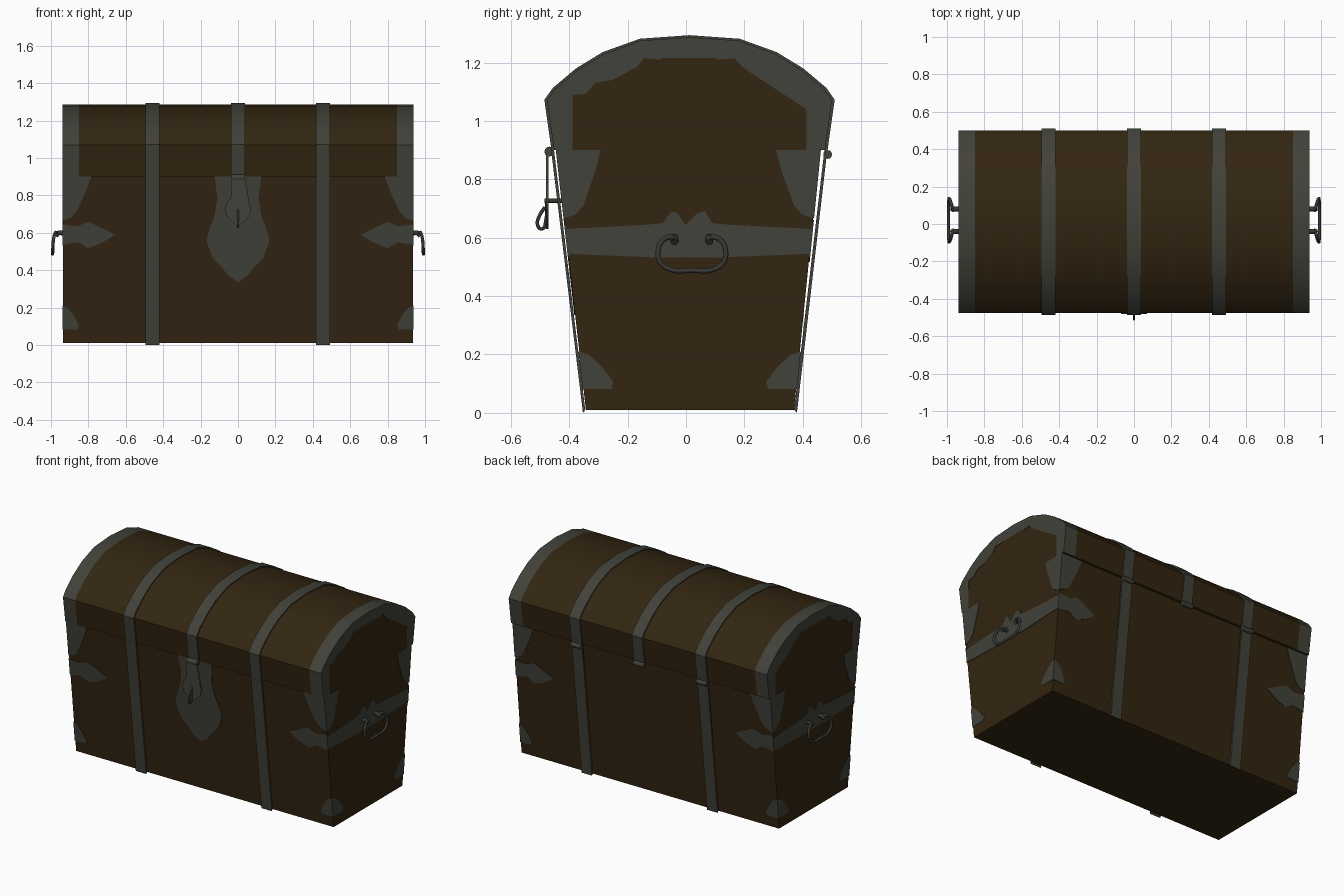
import bpy, bmesh, math
from mathutils import Vector

if "Cube" in bpy.data.objects:
    bpy.data.objects.remove(bpy.data.objects["Cube"])


def material(name, rgb):
    m = bpy.data.materials.new(name)
    m.diffuse_color = (*rgb, 1)
    m.use_nodes = True
    m.node_tree.nodes["Principled BSDF"].inputs["Base Color"].default_value = m.diffuse_color
    return m


WOOD = material("dark brown wood", (0.033, 0.0185, 0.0055))
IRON = material("grey iron", (0.054, 0.054, 0.043))
DARK = material("dark iron", (0.036, 0.038, 0.032))

W = 0.935          # half width of the chest
SEAM = 0.9         # height where lid meets body


def front_y(z):
    return -0.343 - 0.100 * (z - 0.01) / 0.89


def back_y(z):
    return 0.370 + 0.089 * (z - 0.01) / 0.89


def finish(name, bm, mats, angle=35):
    bmesh.ops.recalc_face_normals(bm, faces=bm.faces)
    me = bpy.data.meshes.new(name)
    bm.to_mesh(me)
    bm.free()
    for m in mats:
        me.materials.append(m)
    me.shade_smooth()
    me.set_sharp_from_angle(angle=math.radians(angle))
    ob = bpy.data.objects.new(name, me)
    bpy.context.collection.objects.link(ob)
    return ob


def loft(name, pts, layers, place, mats):
    """Closed outline pts swept through the given layers."""
    bm = bmesh.new()
    rings = [[bm.verts.new(place(u, v, d)) for u, v in pts] for d in layers]
    n = len(pts)
    for a, b in zip(rings, rings[1:]):
        for i in range(n):
            j = (i + 1) % n
            bm.faces.new((a[i], a[j], b[j], b[i]))
    caps = [bm.faces.new(rings[0]), bm.faces.new(rings[-1])]
    bmesh.ops.triangulate(bm, faces=caps)
    return finish(name, bm, mats)


def prism(name, pts, xs, mats):
    """Side profile (y, z) swept along x."""
    return loft(name, pts, xs, lambda y, z, x: Vector((x, y, z)), mats)


def end_plate(name, pts, s):
    """Thin iron on the left or right end, outline in (y, z)."""
    loft(name, pts, (-0.002, 0.003),
         lambda y, z, d: Vector((s * (W + d), y, z)), [IRON])


def wall_plate(name, pts, s):
    """Thin iron on the sloping front (-1) or back (1), outline in (x, z)."""
    wall = front_y if s < 0 else back_y
    loft(name, pts, (-0.002, 0.003),
         lambda x, z, d: Vector((x, wall(z) + s * d, z)), [IRON])


def tube(name, pts, radius, mat):
    cu = bpy.data.curves.new(name, 'CURVE')
    cu.dimensions = '3D'
    cu.bevel_depth = radius
    cu.bevel_resolution = 2
    cu.use_fill_caps = True
    cu.resolution_u = 4
    sp = cu.splines.new('BEZIER')
    sp.bezier_points.add(len(pts) - 1)
    for p, co in zip(sp.bezier_points, pts):
        p.co = co
        p.handle_left_type = p.handle_right_type = 'AUTO'
    cu.materials.append(mat)
    tmp = bpy.data.objects.new(name + "_path", cu)
    bpy.context.collection.objects.link(tmp)
    dg = bpy.context.evaluated_depsgraph_get()
    me = bpy.data.meshes.new_from_object(tmp.evaluated_get(dg))
    bpy.data.objects.remove(tmp)
    me.shade_smooth()
    bpy.context.collection.objects.link(bpy.data.objects.new(name, me))


def circle(y, z, r, n=12):
    return [(y + r * math.cos(2 * math.pi * i / n),
             z + r * math.sin(2 * math.pi * i / n)) for i in range(n)]


# Body
prism("chest_body", [(front_y(0.01), 0.01), (back_y(0.01), 0.01),
                     (back_y(SEAM), SEAM), (front_y(SEAM), SEAM)], (-W, W), [WOOD])

# Barrel lid with iron-clad ends
LID = [(-.452, .9), (-.476, 1.07), (-.447, 1.11), (-.37, 1.175), (-.28, 1.23),
       (-.155, 1.275), (.012, 1.287), (.18, 1.275), (.305, 1.23), (.395, 1.175),
       (.472, 1.11), (.5, 1.07), (.476, .9)]
lid = prism("lid", LID, (-W, -0.85, 0.85, W), [WOOD, IRON])
for f in lid.data.polygons:
    side_strip = abs(f.center.x) > 0.85 and abs(f.normal.x) < 0.5
    f.material_index = 1 if side_strip and abs(f.normal.z) > -1 and f.normal.z > -0.9 else 0

# Scalloped iron rim on the lid ends
half = [(.40, .9), (.425, .97), (.40, 1.04), (.405, 1.09), (.36, 1.09), (.325, 1.125),
        (.27, 1.13), (.245, 1.175), (.19, 1.18), (.165, 1.21), (.11, 1.185),
        (.075, 1.22), (.03, 1.215)]
half = [(.40, .9), (.425, .97), (.40, 1.04), (.40, 1.09), (.355, 1.092), (.325, 1.13),
        (.265, 1.14), (.24, 1.18), (.18, 1.185), (.155, 1.215), (.10, 1.21),
        (.07, 1.235), (.03, 1.24)]
inner = [(.012 + h, z) for h, z in half] + [(.012 - h, z) for h, z in reversed(half)]
for s in (-1, 1):
    end_plate("lid_end_rim", LID + inner, s)

# Iron corner plates and girdle; t is measured inward from the chest edge
TOP = [(-.003, .9), (.15, .9), (.125, .83), (.07, .71), (.04, .68), (-.003, .665)]
LOW = [(-.003, .21), (.03, .2), (.07, .16), (.105, .105), (.095, .082), (-.003, .082)]
GIRDLE_TIP = [(-.003, .645), (.035, .64), (.08, .635), (.135, .66), (.195, .63), (.278, .59),
              (.215, .55), (.135, .517), (.08, .55), (-.003, .535)]
GIRDLE = [(-.413, .63), (-.13, .645), (-.08, .65), (-.05, .69), (-.03, .685), (0, .64),
          (.025, .64), (.04, .685), (.065, .692), (.09, .65), (.14, .645), (.432, .63),
          (.423, .545), (.13, .533), (-.12, .533), (-.405, .545)]
for s in (-1, 1):
    end_plate("end_girdle", GIRDLE, s)
    for label, shape in (("top_corner", TOP), ("bottom_corner", LOW)):
        end_plate(label + "_end_front", [(front_y(z) + t, z) for t, z in shape], s)
        end_plate(label + "_end_back", [(back_y(z) - t, z) for t, z in shape], s)
    for side in (-1, 1):
        narrow_top = [(t, z) for t, z in TOP]
        narrow_low = [(t * .8, z) for t, z in LOW]
        for label, shape in (("top_corner", narrow_top), ("bottom_corner", narrow_low),
                             ("girdle_tip", GIRDLE_TIP)):
            wall_plate(label + "_wall", [(s * (W - t), z) for t, z in shape], side)

# Lock plate on the front
lock = [(.125, .9), (.11, .78), (.125, .69), (.16, .6), (.167, .55), (.135, .465),
        (.09, .42), (.055, .375)]
wall_plate("lock_plate", lock + [(0, .335)] + [(-x, z) for x, z in reversed(lock)], -1)

# Iron straps over the lid
outer = [(.012 + (y - .012) * 1.019, .93 + (z - .93) * 1.019) for y, z in LID]
for x in (-.457, 0, .455):
    prism("lid_strap", outer + LID[::-1], (x - .038, x + .038), [IRON])
    prism("back_hinge_knuckle", circle(.485, .885, .015), (x - .036, x + .036), [IRON])

# Straight straps down the body
for x in (-.457, .455):
    prism("front_strap", [(-.353, 0), (-.345, .01), (-.452, .9), (-.462, .9)],
          (x - .038, x + .038), [IRON])
    prism("back_strap", [(.380, 0), (.370, .01), (.474, .9), (.484, .9)],
          (x - .038, x + .038), [IRON])

# Hasp with hinge, staple and hook
prism("hasp_knuckle", circle(-.468, .895, .017), (-.037, .037), [IRON])
hasp = [(.037, .895), (.037, .79), (.062, .755), (.07, .72), (.058, .685), (.03, .66)]
loft("hasp", hasp + [(0, .63)] + [(-x, z) for x, z in reversed(hasp)], (-.48, -.471),
     lambda x, z, y: Vector((x, y, z)), [IRON])
tube("staple", [(0, -.42, .727), (0, -.45, .727), (0, -.484, .727)], .008, DARK)
tube("hook", [(0, -.476, .73), (0, -.48, .66), (0, -.493, .63), (0, -.508, .642),
              (0, -.502, .675), (0, -.483, .705)], .006, DARK)

# Drop handles and their brackets on both ends
HALF_RING = [(.05, .585, .965), (.07, .602, .972), (.098, .592, .98), (.115, .56, .987),
             (.108, .515, .99), (.07, .49, .991)]
for s in (-1, 1):
    ring = [(s * x, .02 - h, z) for h, z, x in HALF_RING] + [(s * .991, .02, .488)] + \
           [(s * x, .02 + h, z) for h, z, x in reversed(HALF_RING)]
    tube("drop_handle", ring, .009, DARK)
    for y in (-.04, .08):
        tube("handle_bracket", [(s * .93, y, .595), (s * .955, y, .6), (s * .975, y, .585)],
             .013, DARK)
